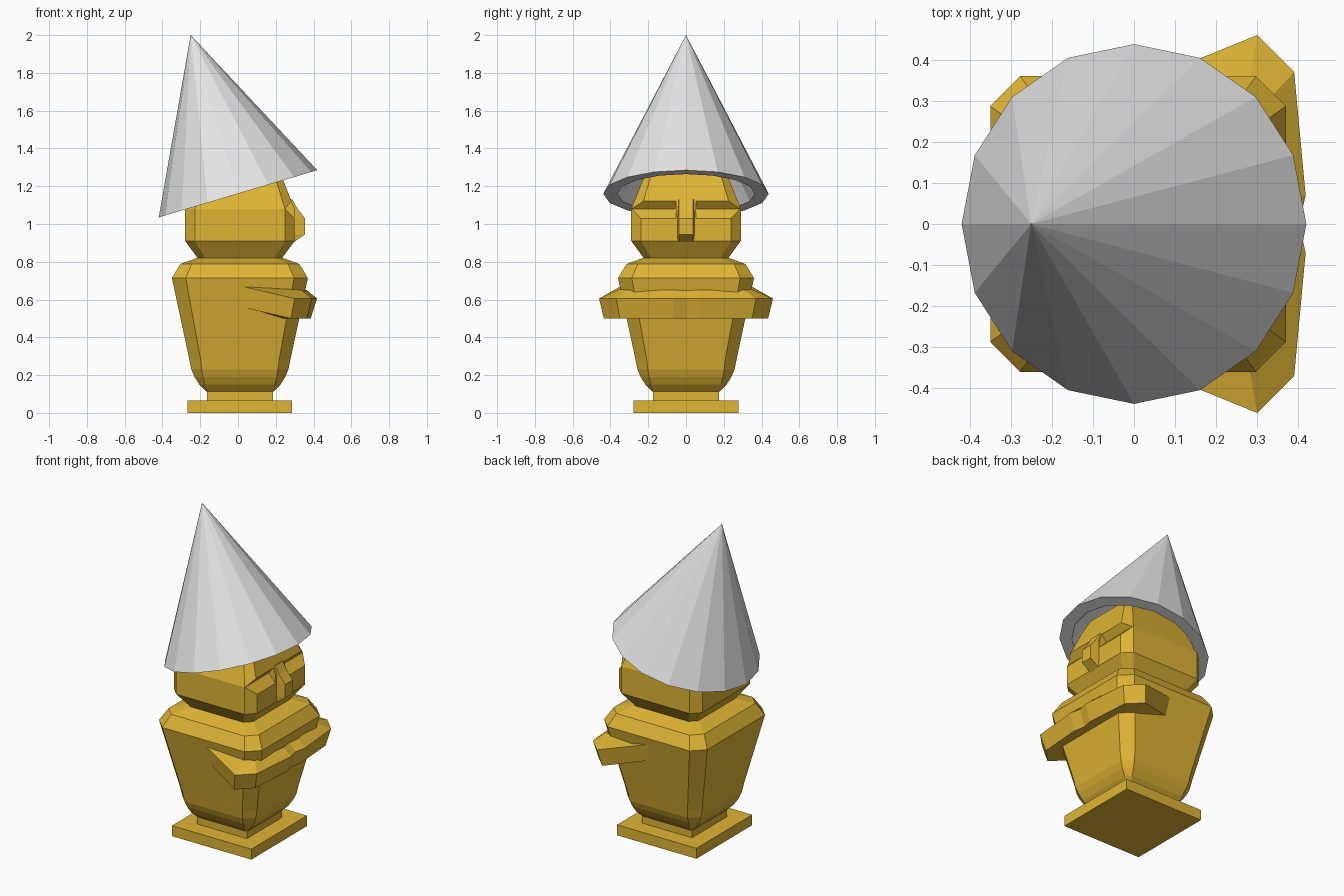
import bpy, bmesh, math
from mathutils import Matrix

cube = bpy.data.objects.get("Cube")
if cube:
    bpy.data.objects.remove(cube, do_unlink=True)


def material(name, rgb):
    m = bpy.data.materials.new(name)
    m.use_nodes = True
    m.diffuse_color = (*rgb, 1)
    m.node_tree.nodes["Principled BSDF"].inputs["Base Color"].default_value = (*rgb, 1)
    return m


gold = material("gold", (0.74, 0.46, 0.035))
grey = material("light grey", (0.78, 0.78, 0.78))


def loft(name, rings, mat, caps=True):
    """Skin a list of equal-length point rings."""
    bm = bmesh.new()
    vs = [[bm.verts.new(p) for p in r] for r in rings]
    n = len(rings[0])
    for a, b in zip(vs, vs[1:]):
        for i in range(n):
            j = (i + 1) % n
            bm.faces.new((a[i], a[j], b[j], b[i]))
    if caps:
        bm.faces.new(vs[0])
        bm.faces.new(vs[-1])
    bmesh.ops.remove_doubles(bm, verts=bm.verts, dist=0.0005)
    bmesh.ops.recalc_face_normals(bm, faces=bm.faces)
    me = bpy.data.meshes.new(name)
    bm.to_mesh(me)
    bm.free()
    me.materials.append(mat)
    ob = bpy.data.objects.new(name, me)
    bpy.context.collection.objects.link(ob)
    return ob


CX = 0.01  # centre line of the figure


def octagon(z, h, c):
    """Square of half-size h with corners cut by c."""
    k = h - c
    pts = [(h, -k), (h, k), (k, h), (-k, h), (-h, k), (-h, -k), (-k, -h), (k, -h)]
    return [(CX + x, y, z) for x, y in pts]


def square(z, h):
    return [(CX + x * h, y * h, z) for x, y in ((1, -1), (1, 1), (-1, 1), (-1, -1))]


# Stand
loft("base_plate", [square(0, 0.277), square(0.066, 0.277)], gold)
loft("pedestal", [square(0.06, 0.175), square(0.118, 0.175)], gold)

# Torso: rounded foot, flared sides, sloped shoulders
loft("torso", [octagon(*r) for r in (
    (0.112, 0.178, 0.012), (0.15, 0.215, 0.03), (0.19, 0.24, 0.045),
    (0.23, 0.257, 0.055), (0.285, 0.268, 0.06), (0.714, 0.36, 0.073),
    (0.788, 0.315, 0.06), (0.82, 0.228, 0.04))], gold)

# Head with wedge-shaped eye notches
head = loft("head", [octagon(*r) for r in (
    (0.815, 0.22, 0.04), (0.91, 0.29, 0.052), (1.08, 0.29, 0.052),
    (1.25, 0.222, 0.035), (1.33, 0.185, 0.03), (1.38, 0.12, 0.02))], gold)
for side in (1, -1):
    wedge = [(0.25, 1.08), (0.36, 0.97), (0.36, 1.216)]
    cutter = loft("eye_cutter", [[(x, side * y, z) for x, z in wedge]
                                 for y in (0.053, 0.4)], gold)
    cutter.hide_render = True
    mod = head.modifiers.new("eye", "BOOLEAN")
    mod.operation = "DIFFERENCE"
    mod.solver = "EXACT"
    mod.object = cutter
    bpy.context.view_layer.objects.active = head
    bpy.ops.object.modifier_apply(modifier=mod.name)
    bpy.data.objects.remove(cutter, do_unlink=True)

# Nose, tapering toward its front
loft("nose", [[(0.245, -0.054, z), (x, -0.038, z), (x, 0.038, z), (0.245, 0.054, z)]
              for z, x in ((0.905, 0.297), (0.945, 0.355), (1.03, 0.355),
                           (1.085, 0.312), (1.13, 0.288))], gold)

# Arms: one sweep from the side, round the elbow, to the joined hands
# Section order: inner top, outer top, outer bottom, inner bottom
half = [
    [(0.0, 0.25, 0.675), (0.0, 0.338, 0.675), (0.02, 0.318, 0.56), (0.02, 0.25, 0.56)],
    [(0.28, 0.345, 0.655), (0.30, 0.46, 0.605), (0.28, 0.435, 0.5), (0.22, 0.25, 0.5)],
    [(0.335, 0.31, 0.65), (0.39, 0.37, 0.605), (0.365, 0.35, 0.5), (0.25, 0.22, 0.5)],
    [(0.365, 0.07, 0.65), (0.418, 0.07, 0.605), (0.385, 0.07, 0.5), (0.25, 0.07, 0.5)],
    [(0.355, 0.0, 0.648), (0.402, 0.0, 0.605), (0.372, 0.0, 0.5), (0.25, 0.0, 0.5)],
]
other = [[(x, -y, z) for x, y, z in s] for s in reversed(half[:-1])]
loft("arms", half + other, gold)


# Hat: hollow tilted cone
def circle(r, z, n=16):
    return [(r * math.cos(2 * math.pi * i / n), r * math.sin(2 * math.pi * i / n), z)
            for i in range(n)]


hat = loft("hat", [circle(0, 0.73), circle(0.365, 0), circle(0.438, 0),
                   circle(0, 0.877)], grey, caps=False)
hat.data.transform(Matrix.Translation((0, 0, 1.16)) @ Matrix.Rotation(math.radians(-16.6), 4, "Y"))
